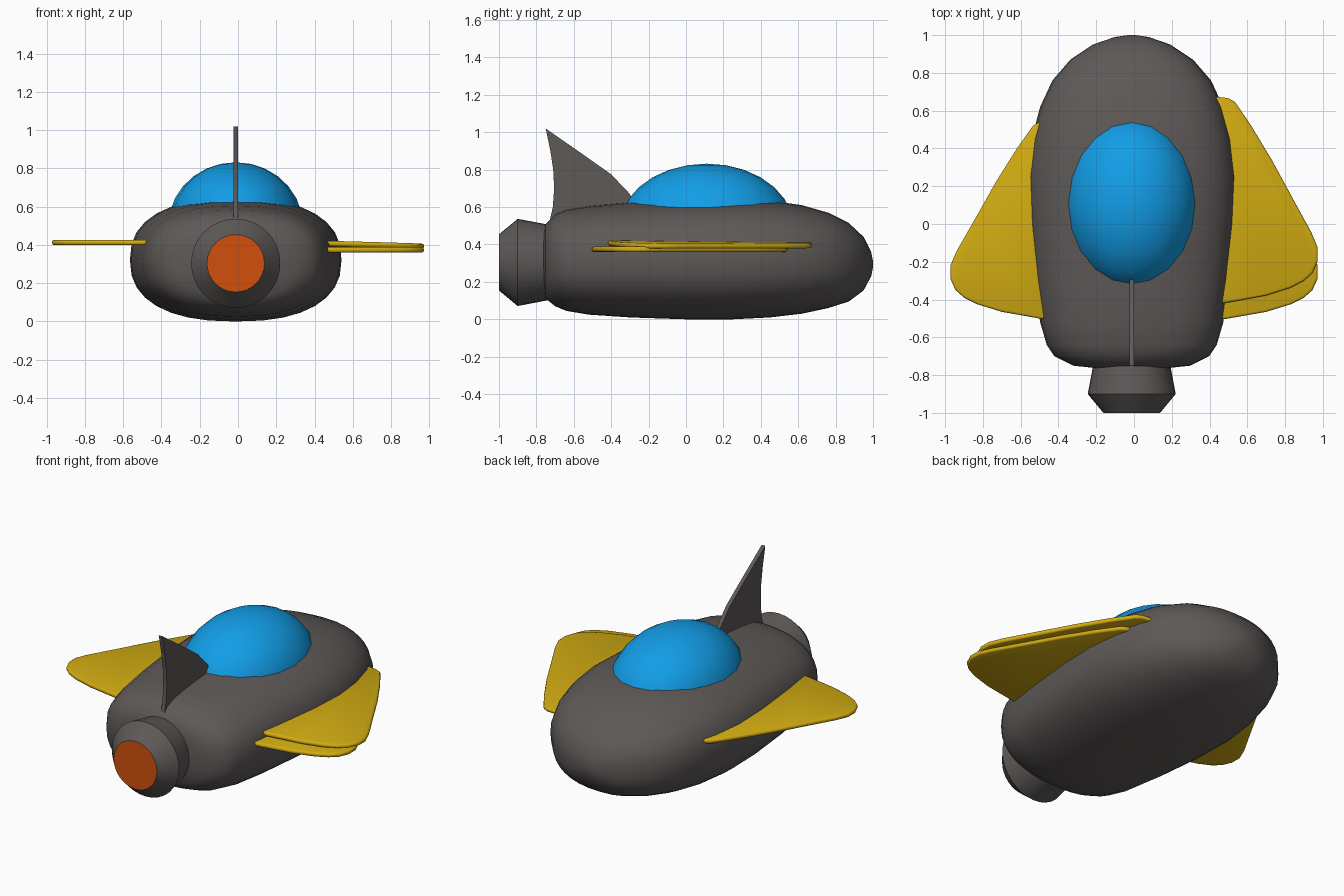
import bpy, bmesh, math
from mathutils import Matrix, Vector

cube = bpy.data.objects.get("Cube")
if cube:
    bpy.data.objects.remove(cube, do_unlink=True)

CX = -0.012  # centre line of hull, engine and fin


def material(name, rgb, rough=0.6):
    m = bpy.data.materials.new(name)
    m.use_nodes = True
    m.diffuse_color = (*rgb, 1)
    b = m.node_tree.nodes["Principled BSDF"]
    b.inputs["Base Color"].default_value = (*rgb, 1)
    b.inputs["Roughness"].default_value = rough
    return m


GREY = material("dark grey", (0.11, 0.10, 0.096))
YELLOW = material("yellow", (0.64, 0.41, 0.006))
BLUE = material("bright blue", (0.006, 0.34, 0.80))
ORANGE = material("burnt orange", (0.64, 0.08, 0.004))


def finish(name, bm, mats, smooth=None):
    bmesh.ops.recalc_face_normals(bm, faces=bm.faces)
    mesh = bpy.data.meshes.new(name)
    bm.to_mesh(mesh)
    bm.free()
    ob = bpy.data.objects.new(name, mesh)
    bpy.context.collection.objects.link(ob)
    for m in mats:
        mesh.materials.append(m)
    if smooth:
        bpy.ops.object.select_all(action='DESELECT')
        ob.select_set(True)
        bpy.context.view_layer.objects.active = ob
        bpy.ops.object.shade_smooth_by_angle(angle=math.radians(smooth))
    return ob


def loft(sections, sides, power):
    """Skin superellipse rings given as (y, half width, bottom, top)."""
    bm = bmesh.new()
    rings = []
    for y, w, lo, hi in sections:
        ring = []
        for i in range(sides):
            a = math.tau * i / sides
            c, s = math.cos(a), math.sin(a)
            x = math.copysign(abs(c) ** (2 / power), c) * w
            z = math.copysign(abs(s) ** (2 / power), s) * (hi - lo) / 2
            ring.append(bm.verts.new((CX + x, y, (hi + lo) / 2 + z)))
        rings.append(ring)
    for a, b in zip(rings, rings[1:]):
        for i in range(sides):
            j = (i + 1) % sides
            bm.faces.new((a[i], a[j], b[j], b[i]))
    bm.faces.new(rings[0])
    bm.faces.new(rings[-1])
    return bm


def slab(points, axis, thickness):
    """Extrude an outline symmetrically about the origin along an axis."""
    bm = bmesh.new()
    half = Vector(axis) * thickness / 2
    face = bm.faces.new([bm.verts.new(Vector(p) - half) for p in points])
    out = bmesh.ops.extrude_face_region(bm, geom=[face])
    verts = [v for v in out["geom"] if isinstance(v, bmesh.types.BMVert)]
    bmesh.ops.translate(bm, verts=verts, vec=half * 2)
    return bm


# Hull
hull = [(-0.765, 0.17, 0.20, 0.45), (-0.75, 0.31, 0.11, 0.51),
        (-0.70, 0.41, 0.07, 0.56), (-0.64, 0.45, 0.045, 0.585),
        (-0.52, 0.485, 0.025, 0.605), (-0.30, 0.515, 0.01, 0.625),
        (0.0, 0.545, 0.0, 0.64), (0.25, 0.553, 0.0, 0.645),
        (0.45, 0.53, 0.01, 0.635), (0.62, 0.485, 0.03, 0.61),
        (0.76, 0.42, 0.06, 0.57), (0.87, 0.325, 0.095, 0.515),
        (0.95, 0.205, 0.155, 0.44), (0.99, 0.09, 0.23, 0.36),
        (1.0, 0.02, 0.28, 0.31)]
finish("hull", loft(hull, 32, 2.4), [GREY], 60)

# Engine nozzle with glowing rear disc
nozzle = [(y, r, 0.304 - r, 0.304 + r)
          for y, r in ((-0.70, 0.195), (-0.90, 0.233), (-1.0, 0.15))]
bm = loft(nozzle, 32, 2)
for f in bm.faces:
    if f.calc_center_median().y < -0.99:
        f.material_index = 1
finish("engine_nozzle", bm, [GREY, ORANGE], 25)

# Canopy
bm = bmesh.new()
bmesh.ops.create_uvsphere(bm, u_segments=20, v_segments=14, radius=1)
bmesh.ops.transform(bm, verts=bm.verts, matrix=Matrix.Translation(
    (CX, 0.11, 0.5)) @ Matrix.Diagonal((0.352, 0.462, 0.332, 1)))
finish("canopy", bm, [BLUE], 60)

# Tail fin
fin = [(-0.75, 1.02), (-0.725, 0.90), (-0.71, 0.80), (-0.705, 0.70),
       (-0.712, 0.60), (-0.735, 0.50), (-0.25, 0.55), (-0.30, 0.67),
       (-0.40, 0.775), (-0.57, 0.895)]
bm = slab([(CX, y, z) for y, z in fin], (1, 0, 0), 0.025)
finish("tail_fin", bm, [GREY])

# Wings: one rounded outline, placed three times
outline = [(0.40, 0.55), (0.50, 0.54), (0.535, 0.52), (0.62, 0.40),
           (0.73, 0.225), (0.84, 0.03), (0.94, -0.145), (0.972, -0.22),
           (0.972, -0.29), (0.945, -0.35), (0.90, -0.39), (0.83, -0.425),
           (0.70, -0.465), (0.49, -0.502), (0.40, -0.505)]


def wing(name, side, z, shift=0, stretch=1, pitch=0, roll=0):
    pts = [(side * x, y * stretch + shift, 0) for x, y in outline]
    bm = slab(pts, (0, 0, 1), 0.028)
    bmesh.ops.recalc_face_normals(bm, faces=bm.faces)
    rim = [e for e in bm.edges if abs(e.verts[0].co.z - e.verts[1].co.z) < 1e-5]
    bmesh.ops.bevel(bm, geom=rim, offset=0.011, segments=2, profile=0.5,
                    affect='EDGES')
    for v in bm.verts:
        v.co.z += z + pitch * v.co.y + roll * (abs(v.co.x) - 0.5)
    finish(name, bm, [YELLOW], 50)


wing("right_wing", -1, 0.413)
wing("left_wing_lower", 1, 0.374)
wing("left_wing_upper", 1, 0.402, shift=0.105, stretch=1.04, pitch=-0.012,
     roll=-0.025)
